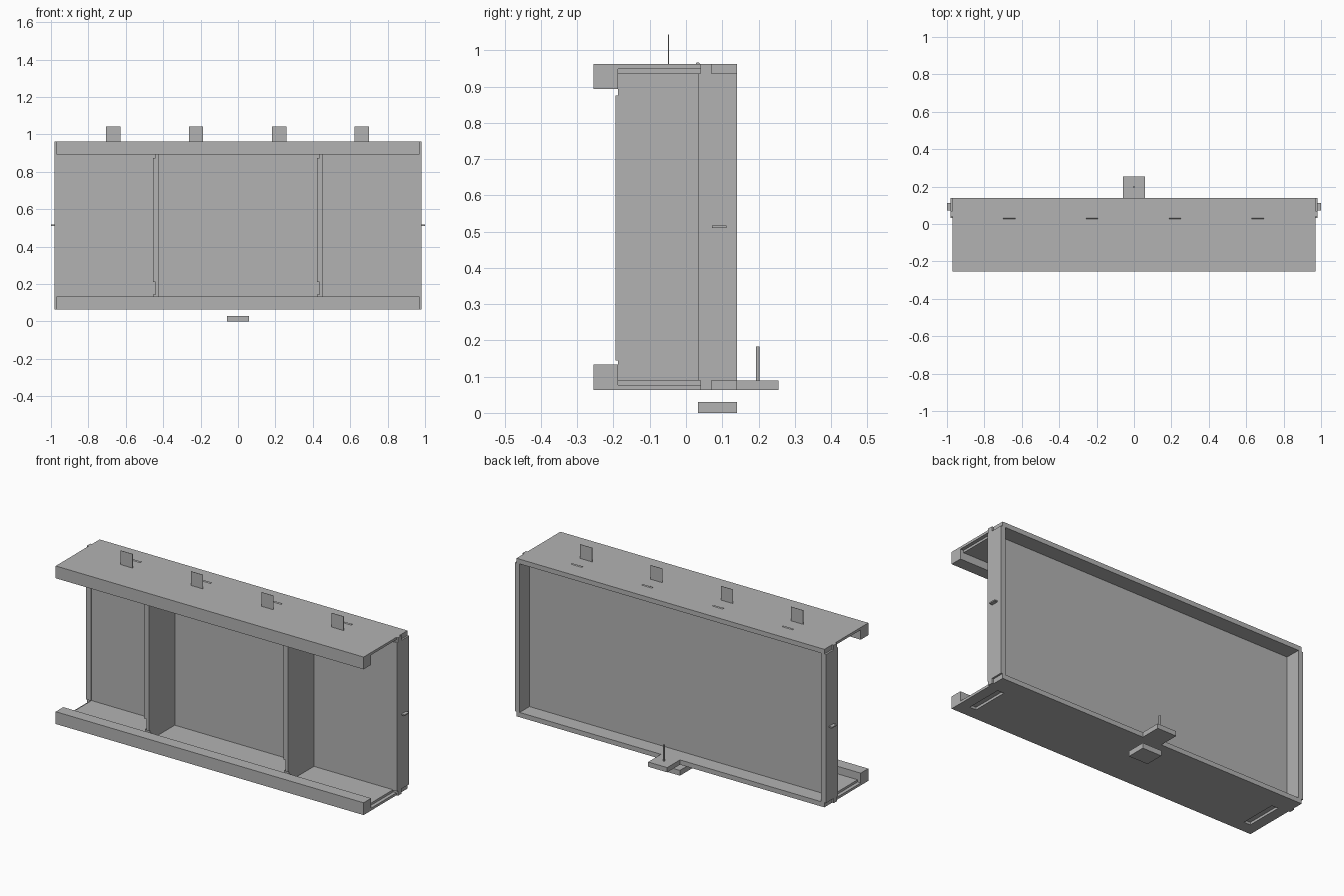
import bpy
import bmesh
from mathutils import Vector

cube = bpy.data.objects.get("Cube")
if cube:
    bpy.data.objects.remove(cube, do_unlink=True)

grey = bpy.data.materials.new("plain grey")
grey.use_nodes = True
grey.diffuse_color = (0.45, 0.45, 0.45, 1)
grey.node_tree.nodes["Principled BSDF"].inputs["Base Color"].default_value = grey.diffuse_color

MID_Z = 0.513  # height about which the two shelves mirror


def boxes(name, *spans):
    """One object from boxes, each given as (x0, x1, y0, y1, z0, z1)."""
    bm = bmesh.new()
    for x0, x1, y0, y1, z0, z1 in spans:
        lo, hi = Vector((x0, y0, z0)), Vector((x1, y1, z1))
        verts = bmesh.ops.create_cube(bm, size=1)["verts"]
        for v in verts:
            v.co = (lo + hi) / 2 + v.co * (hi - lo)
    mesh = bpy.data.meshes.new(name)
    bm.to_mesh(mesh)
    bm.free()
    mesh.materials.append(grey)
    obj = bpy.data.objects.new(name, mesh)
    bpy.context.collection.objects.link(obj)
    return obj


def rod(name, radius, length, location, rotation=(0, 0, 0)):
    bpy.ops.mesh.primitive_cylinder_add(vertices=12, radius=radius, depth=length,
                                        location=location, rotation=rotation)
    obj = bpy.context.object
    obj.name = name
    obj.data.materials.append(grey)
    bpy.ops.object.shade_smooth_by_angle()
    return obj


def flip_z(span):
    x0, x1, y0, y1, z0, z1 = span
    return x0, x1, y0, y1, 2 * MID_Z - z1, 2 * MID_Z - z0


def flip_x(span):
    return (-span[1], -span[0]) + tuple(span[2:])


# Shelves: board with rebated ends and a deep front lip
rebate = (0.95, 0.97, -0.187, 0.07, 0.063, 0.077)
end_block = (0.95, 0.97, 0.07, 0.14, 0.063, 0.09)
shelf = [(-0.95, 0.95, -0.187, 0.14, 0.063, 0.09),
         (-0.97, 0.97, -0.255, -0.187, 0.063, 0.133),
         rebate, end_block, flip_x(rebate), flip_x(end_block)]
bottom = boxes("bottom_shelf", *shelf)
boxes("top_shelf", *[flip_z(s) for s in shelf])

# Shallow grooves under the bottom shelf
groove = (0.87, 0.91, -0.185, 0.03, 0.05, 0.077)
cutter = boxes("groove_cutter", groove, flip_x(groove))
cutter.hide_render = True
cutter.hide_viewport = True
cut = bottom.modifiers.new("grooves", "BOOLEAN")
cut.operation = "DIFFERENCE"
cut.object = cutter

# Side panels with corner tabs, and a small peg on each
panel = (0.95, 0.98, 0.033, 0.14, 0.09, 0.936)
tab = (0.95, 0.98, 0.04, 0.07, 0.063, 0.09)
peg = (0.98, 1.0, 0.072, 0.112, 0.51, 0.517)
boxes("left_side", panel, tab, flip_z(tab))
boxes("right_side", *[flip_x(s) for s in (panel, tab, flip_z(tab))])
boxes("left_peg", peg)
boxes("right_peg", flip_x(peg))

# Back panel set inside the frame
boxes("back_panel", (-0.95, 0.95, 0.038, 0.052, 0.09, 0.936))

# Upright dividers, thinned near their ends
for side, x in (("right", -0.455), ("left", 0.422)):
    boxes(side + "_divider",
          (x, x + 0.03, -0.195, 0.038, 0.21, 0.875),
          (x + 0.015, x + 0.03, -0.195, 0.038, 0.145, 0.21),
          (x, x + 0.03, -0.187, 0.038, 0.09, 0.145),
          (x + 0.015, x + 0.03, -0.187, 0.038, 0.875, 0.936))

# Tags and hinge pins on the top
for i, x in enumerate((-0.667, -0.225, 0.22, 0.662)):
    boxes(f"top_tag_{i + 1}", (x - 0.038, x + 0.038, -0.049, -0.047, 0.963, 1.043))
    rod(f"hinge_pin_{i + 1}", 0.006, 0.065, (x, 0.033, 0.961), (0, 1.5708, 0))

# Rear ledge with upright pin, and loose foot block below
boxes("rear_ledge", (-0.06, 0.06, 0.14, 0.255, 0.063, 0.09))
rod("ledge_pin", 0.005, 0.093, (0, 0.198, 0.1365))
boxes("foot_block", (-0.06, 0.06, 0.033, 0.14, 0, 0.03))
